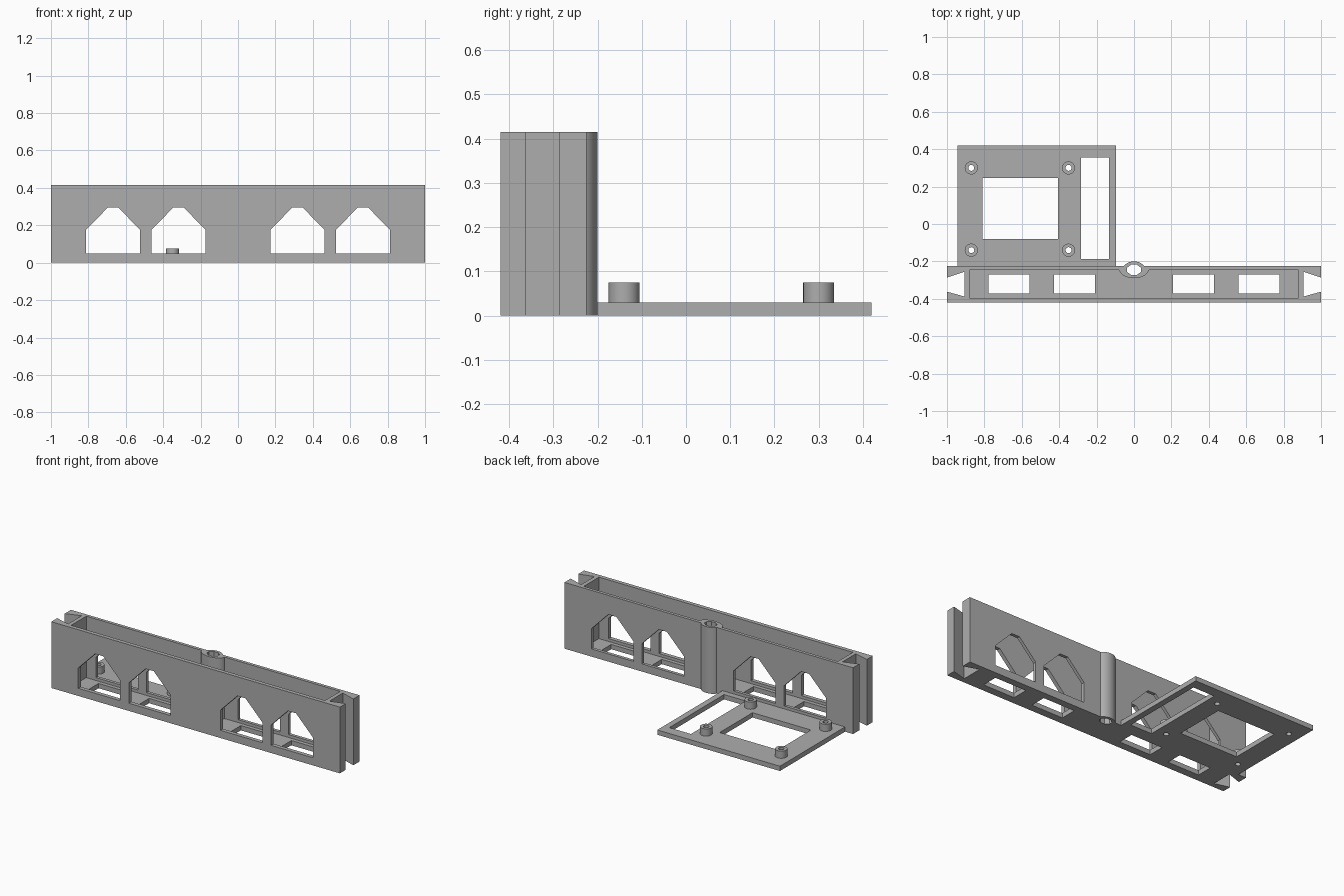
import bpy, bmesh, math

if "Cube" in bpy.data.objects:
    bpy.data.objects.remove(bpy.data.objects["Cube"])

grey = bpy.data.materials.new("plain grey")
grey.diffuse_color = (0.42, 0.42, 0.42, 1)
grey.use_nodes = True
grey.node_tree.nodes["Principled BSDF"].inputs["Base Color"].default_value = grey.diffuse_color

H = 0.415       # beam height
FLOOR = 0.03    # floor and plate thickness
BY = -0.32      # beam centre line in y
WINDOWS = (-0.668, -0.318, 0.318, 0.668)


def prism(name, pts, lo, hi, axis='Z'):
    """Extrude an outline: along z from (x, y) points or along y from (x, z) points."""
    bm = bmesh.new()

    def place(a, b, c):
        return (a, b, c) if axis == 'Z' else (a, c, b)
    low = [bm.verts.new(place(a, b, lo)) for a, b in pts]
    high = [bm.verts.new(place(a, b, hi)) for a, b in pts]
    bm.faces.new(low)
    bm.faces.new(high)
    n = len(pts)
    for i in range(n):
        j = (i + 1) % n
        bm.faces.new((low[i], low[j], high[j], high[i]))
    bmesh.ops.recalc_face_normals(bm, faces=bm.faces)
    me = bpy.data.meshes.new(name)
    bm.to_mesh(me)
    bm.free()
    me.materials.append(grey)
    ob = bpy.data.objects.new(name, me)
    bpy.context.collection.objects.link(ob)
    return ob


def rect(x0, x1, y0, y1):
    return [(x0, y0), (x1, y0), (x1, y1), (x0, y1)]


def oval(cx, cy, rx, ry, n, turn=0.0):
    return [(cx + rx * math.cos(turn + 2 * math.pi * i / n),
             cy + ry * math.sin(turn + 2 * math.pi * i / n)) for i in range(n)]


def combine(ob, others, operation='DIFFERENCE'):
    """Apply one boolean per helper object, then drop the helper."""
    bpy.context.view_layer.objects.active = ob
    for other in others:
        m = ob.modifiers.new("bool", 'BOOLEAN')
        m.operation, m.solver, m.object = operation, 'EXACT', other
        bpy.ops.object.modifier_apply(modifier=m.name)
        bpy.data.objects.remove(other)


def smooth(ob):
    bpy.ops.object.select_all(action='DESELECT')
    ob.select_set(True)
    bpy.context.view_layer.objects.active = ob
    bpy.ops.object.shade_smooth_by_angle(angle=math.radians(30))


# Beam outline with dovetail notches at both ends
beam = prism("beam", [(-1, -0.42), (1, -0.42), (1, -0.362), (0.905, -0.388),
                      (0.905, -0.255), (1, -0.287), (1, -0.225), (-1, -0.225),
                      (-1, -0.287), (-0.905, -0.255), (-0.905, -0.388), (-1, -0.362)], 0, H)

# Open channel, house-shaped windows and floor openings
cuts = [prism("cut", rect(-0.88, 0.88, -0.395, -0.245), FLOOR, H + 0.1)]
for cx in WINDOWS:
    house = [(cx - 0.145, 0.048), (cx + 0.145, 0.048), (cx + 0.145, 0.175),
             (cx + 0.028, 0.295), (cx - 0.028, 0.295), (cx - 0.145, 0.175)]
    cuts.append(prism("cut", house, -0.5, -0.1, 'Y'))
    cuts.append(prism("cut", rect(cx - 0.11, cx + 0.11, BY - 0.051, BY + 0.051), -0.1, 0.1))
combine(beam, cuts)

# Tube built into the rear wall, with a boss inside the channel
boss = [(0.08 * math.cos(a), -0.24 + 0.05 * math.sin(a))
        for a in (math.pi + math.pi * i / 20 for i in range(21))]
combine(beam, [prism("boss", boss, 0, H),
               prism("tube", oval(0, -0.245, 0.06, 0.045, 40), 0, H)], 'UNION')
combine(beam, [prism("cut", oval(0, -0.245, 0.04, 0.03, 8, math.pi / 8), -0.1, H + 0.1)])
smooth(beam)

# Mounting plate with a square opening, a slot and screw holes
plate = prism("mounting_plate", rect(-0.945, -0.095, -0.225, 0.42), 0, FLOOR)
posts = [(x, y) for x in (-0.87, -0.35) for y in (-0.14, 0.30)]
combine(plate, [prism("cut", rect(-0.81, -0.405, -0.08, 0.245), -0.1, 0.1),
                prism("cut", rect(-0.283, -0.133, -0.187, 0.355), -0.1, 0.1)]
        + [prism("cut", oval(x, y, 0.016, 0.016, 16), -0.1, 0.1) for x, y in posts])
smooth(plate)

# Hollow standoffs
for x, y in posts:
    post = prism("standoff", oval(x, y, 0.035, 0.035, 32), FLOOR, 0.075)
    combine(post, [prism("cut", oval(x, y, 0.016, 0.016, 16), 0, 0.1)])
    smooth(post)
